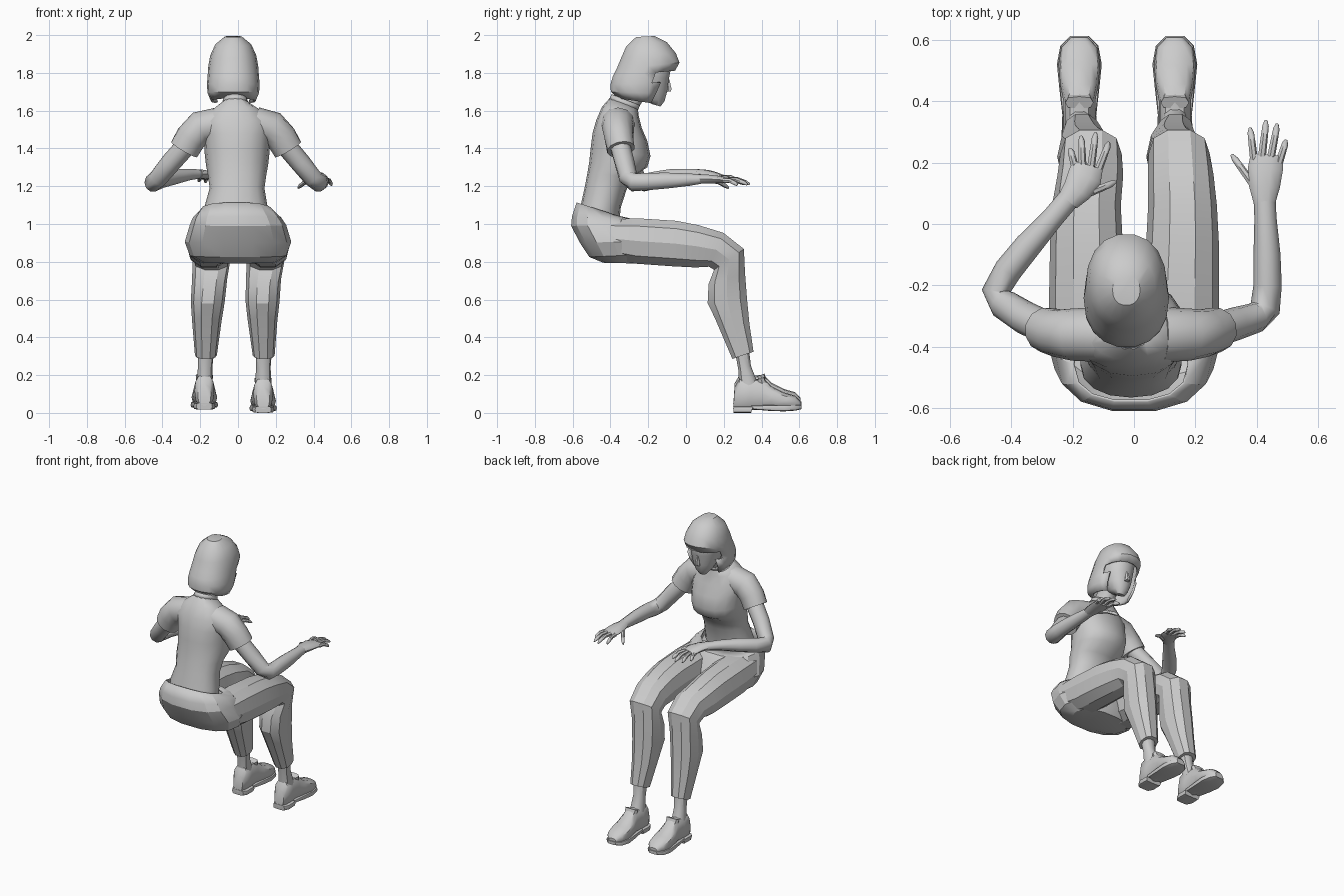
import bpy, bmesh, math
from mathutils import Vector


def finish(name, bm, angle=38, thick=0):
    bmesh.ops.recalc_face_normals(bm, faces=bm.faces)
    me = bpy.data.meshes.new(name)
    bm.to_mesh(me)
    bm.free()
    for p in me.polygons:
        p.use_smooth = True
    me.set_sharp_from_angle(angle=math.radians(angle))
    ob = bpy.data.objects.new(name, me)
    bpy.context.collection.objects.link(ob)
    if thick:
        m = ob.modifiers.new("thickness", 'SOLIDIFY')
        m.thickness = thick
    return ob


def skin(rings, cap_start=True, cap_end=True):
    bm = bmesh.new()
    vs = [[bm.verts.new(p) for p in r] for r in rings]
    n = len(vs[0])
    for a, b in zip(vs, vs[1:]):
        for i in range(n):
            j = (i + 1) % n
            bm.faces.new((a[i], a[j], b[j], b[i]))
    if cap_start:
        bm.faces.new(vs[0])
    if cap_end:
        bm.faces.new(vs[-1])
    return bm


def loop(c, u, v, n, power=2.0):
    def se(t):
        return math.copysign(abs(t) ** (2 / power), t)
    return [c + u * se(math.cos(2 * math.pi * i / n)) + v * se(math.sin(2 * math.pi * i / n))
            for i in range(n)]


# section = (centre x, half width, front y, front z, back y, back z)
def sections(secs, n=12, power=2.2, dz=0.0):
    out = []
    for cx, rx, ya, za, yb, zb in secs:
        a, b = Vector((cx, ya, za + dz)), Vector((cx, yb, zb + dz))
        out.append(loop((a + b) / 2, Vector((rx, 0, 0)), (a - b) / 2, n, power))
    return out


# point = (x, y, z, half width, half height)
def tube(name, pts, n=10):
    ps = [Vector(p[:3]) for p in pts]
    rings = []
    for i, p in enumerate(pts):
        t = (ps[min(i + 1, len(ps) - 1)] - ps[max(i - 1, 0)]).normalized()
        side = t.cross(Vector((0, 0, 1))).normalized()
        rings.append(loop(ps[i], side * p[3], side.cross(t) * p[4], n))
    return finish(name, skin(rings), 50)


# Shirt body
finish("shirt", skin(sections([
    (-.01, .165, -.35, 1.04, -.565, 1.06), (-.01, .165, -.345, 1.09, -.555, 1.11),
    (-.005, .145, -.315, 1.18, -.535, 1.2), (-.005, .155, -.285, 1.25, -.522, 1.27),
    (-.005, .165, -.205, 1.30, -.512, 1.33), (-.005, .172, -.188, 1.36, -.505, 1.40),
    (-.005, .175, -.205, 1.44, -.495, 1.48), (-.01, .185, -.235, 1.51, -.475, 1.55),
    (-.01, .135, -.25, 1.57, -.445, 1.62), (-.015, .07, -.255, 1.61, -.405, 1.665)], 16)), 45)
finish("collar", skin(sections([
    (-.015, .072, -.25, 1.605, -.408, 1.662), (-.015, .064, -.243, 1.628, -.395, 1.688)], 14),
    False, False), thick=.008)

# Trousers: seat, then one leg per side
finish("trouser_seat", skin(sections([
    (-.01, .19, -.33, 1.035, -.582, 1.115), (-.005, .235, -.27, 1.025, -.607, 1.04),
    (0, .255, -.25, 1.0, -.612, .99), (0, .282, -.2, .91, -.565, .90),
    (0, .255, -.2, .84, -.515, .825), (0, .19, -.22, .79, -.44, .795)], 14, 2.4), False, True),
    25, .008)
leg = [(.122, -.4, 1.03, -.42, .82), (.125, -.25, 1.035, -.27, .785), (.118, -.05, 1.022, -.06, .77),
       (.112, .07, .998, .05, .765), (.107, .2, .957, .12, .77), (.1, .31, .87, .145, .755),
       (.093, .317, .74, .115, .68), (.09, .328, .6, .11, .58), (.078, .34, .47, .15, .5),
       (.058, .36, .325, .243, .285)]
leg_x = {"right": (.15, .152, .158, .158, .152, .147, .135, .13, .13, .136),
         "left": (-.15, -.152, -.155, -.155, -.142, -.14, -.15, -.16, -.165, -.17)}
shoe = [(.035, .258, .14, .25, .02), (.052, .285, .185, .275, .015), (.052, .34, .175, .33, .015),
        (.052, .41, .185, .39, .015), (.062, .455, .14, .45, .02), (.068, .52, .108, .52, .02),
        (.058, .575, .092, .575, .022), (.028, .607, .06, .607, .025)]
for side, xs in leg_x.items():
    finish(side + "_trouser_leg",
           skin(sections([(x,) + s for x, s in zip(xs, leg)], 10, 2.3)), 25)
    fx = .133 if side == "right" else -.178
    ax = .5 * (fx + xs[-1])
    dz = 0 if side == "right" else .018
    finish(side + "_ankle", skin(sections([
        (xs[-1], .043, .335, .34, .262, .30), (ax, .038, .345, .25, .275, .23),
        (fx, .045, .385, .15, .28, .13)], 10)))
    # Shoe upper, heel block, forefoot sole and opening
    finish(side + "_shoe", skin(sections([(fx,) + s for s in shoe], 12, 2.6, dz)), 40)
    finish(side + "_heel", skin(sections([
        (fx, .042, .25, .035, .252, 0), (fx, .058, .28, .035, .28, 0),
        (fx, .056, .355, .035, .345, 0)], 12, 5, dz)))
    finish(side + "_sole", skin(sections([
        (fx, .055, .345, .04, .36, .018), (fx, .066, .45, .042, .45, .01),
        (fx, .073, .52, .042, .52, .008), (fx, .062, .58, .042, .58, .012),
        (fx, .03, .612, .042, .612, .02)], 12, 5, dz)))
    finish(side + "_shoe_tongue", skin(sections([
        (fx, .042, .43, .15, .39, .13), (fx, .046, .415, .19, .375, .175)], 8, 3, dz)))

# Sleeves
for side, s, w in (("right", 1, 0), ("left", -1, .02)):
    tube(side + "_sleeve", [
        (s * .09, -.36, 1.535, .09, .085), (s * (.18 + w), -.36, 1.51, .085, .088),
        (s * (.23 + w), -.355, 1.455, .078, .084), (s * (.265 + w), -.345, 1.395, .074, .082)], 12)

# Bare arms
tube("right_arm", [
    (.25, -.35, 1.42, .055, .055), (.33, -.325, 1.325, .054, .054), (.395, -.305, 1.245, .05, .05),
    (.427, -.275, 1.22, .05, .05), (.435, -.2, 1.225, .046, .048), (.433, -.1, 1.23, .044, .044),
    (.428, .02, 1.235, .036, .034), (.425, .085, 1.238, .036, .025)])
tube("left_arm", [
    (-.27, -.345, 1.42, .055, .055), (-.355, -.305, 1.325, .054, .054),
    (-.425, -.26, 1.24, .05, .05), (-.45, -.22, 1.22, .046, .05), (-.41, -.15, 1.235, .046, .046),
    (-.345, -.07, 1.25, .044, .043), (-.265, .02, 1.262, .036, .032), (-.21, .085, 1.265, .036, .025)])


# Hands: palm path, then (knuckle, tip) pairs of the fingers and the thumb
def hand(side, palm, digits):
    tube(side + "_palm", palm)
    for k, (x0, y0, z0, x1, y1, z1) in enumerate(digits):
        a, b = Vector((x0, y0, z0)), Vector((x1, y1, z1))
        pts = []
        for t, r in ((0, .0135), (.45, .0125), (.85, .011), (1, .005)):
            p = a.lerp(b, t) + Vector((0, 0, .012 * math.sin(math.pi * t)))
            pts.append((*p, r, r))
        tube(f"{side}_{'thumb' if k == 4 else 'finger_%d' % (k + 1)}", pts, 7)


hand("right", [(.425, .07, 1.238, .036, .026), (.425, .12, 1.238, .05, .024),
               (.428, .18, 1.235, .057, .02), (.432, .225, 1.23, .052, .013)],
     [(.39, .21, 1.23, .378, .312, 1.21), (.416, .22, 1.235, .43, .337, 1.21),
      (.446, .22, 1.235, .466, .325, 1.208), (.472, .2, 1.23, .495, .272, 1.205),
      (.39, .125, 1.23, .318, .225, 1.19)])
hand("left", [(-.215, .075, 1.265, .037, .026), (-.185, .11, 1.263, .048, .024),
              (-.16, .155, 1.255, .056, .02), (-.15, .19, 1.248, .05, .013)],
     [(-.19, .175, 1.245, -.208, .245, 1.225), (-.168, .188, 1.248, -.172, .285, 1.22),
      (-.14, .188, 1.248, -.125, .297, 1.218), (-.115, .18, 1.245, -.082, .265, 1.215),
      (-.15, .1, 1.25, -.06, .137, 1.22)])

# Neck, face, nose
finish("neck", skin(sections([
    (-.015, .06, -.27, 1.58, -.405, 1.635), (-.02, .052, -.225, 1.66, -.355, 1.71),
    (-.022, .055, -.17, 1.7, -.33, 1.77)], 12)))
finish("face", skin(sections([
    (-.022, .028, -.135, 1.622, -.18, 1.635), (-.022, .052, -.112, 1.65, -.24, 1.67),
    (-.022, .078, -.098, 1.70, -.29, 1.72), (-.022, .095, -.088, 1.77, -.32, 1.79),
    (-.022, .1, -.075, 1.83, -.32, 1.85), (-.022, .07, -.12, 1.92, -.29, 1.92)], 14)), 50)
finish("nose", skin(sections([
    (-.022, .018, -.078, 1.703, -.11, 1.698), (-.022, .015, -.074, 1.714, -.11, 1.715),
    (-.022, .008, -.086, 1.765, -.11, 1.765)], 6)))

# Bobbed hair, opened at the face below the fringe
hair = skin(sections([
    (-.025, .045, -.165, 1.995, -.265, 1.99), (-.025, .095, -.1, 1.963, -.318, 1.94),
    (-.025, .122, -.052, 1.905, -.345, 1.88), (-.025, .132, -.032, 1.855, -.37, 1.82),
    (-.025, .135, -.055, 1.812, -.39, 1.78), (-.025, .139, -.08, 1.75, -.402, 1.74),
    (-.025, .137, -.11, 1.69, -.4, 1.70), (-.025, .118, -.15, 1.635, -.36, 1.665)], 18), True, False)
bmesh.ops.delete(hair, geom=[f for f in hair.faces
                             if f.calc_center_median().z < 1.80
                             and f.calc_center_median().y > -.165], context='FACES')
finish("hair", hair, 35, .014)
